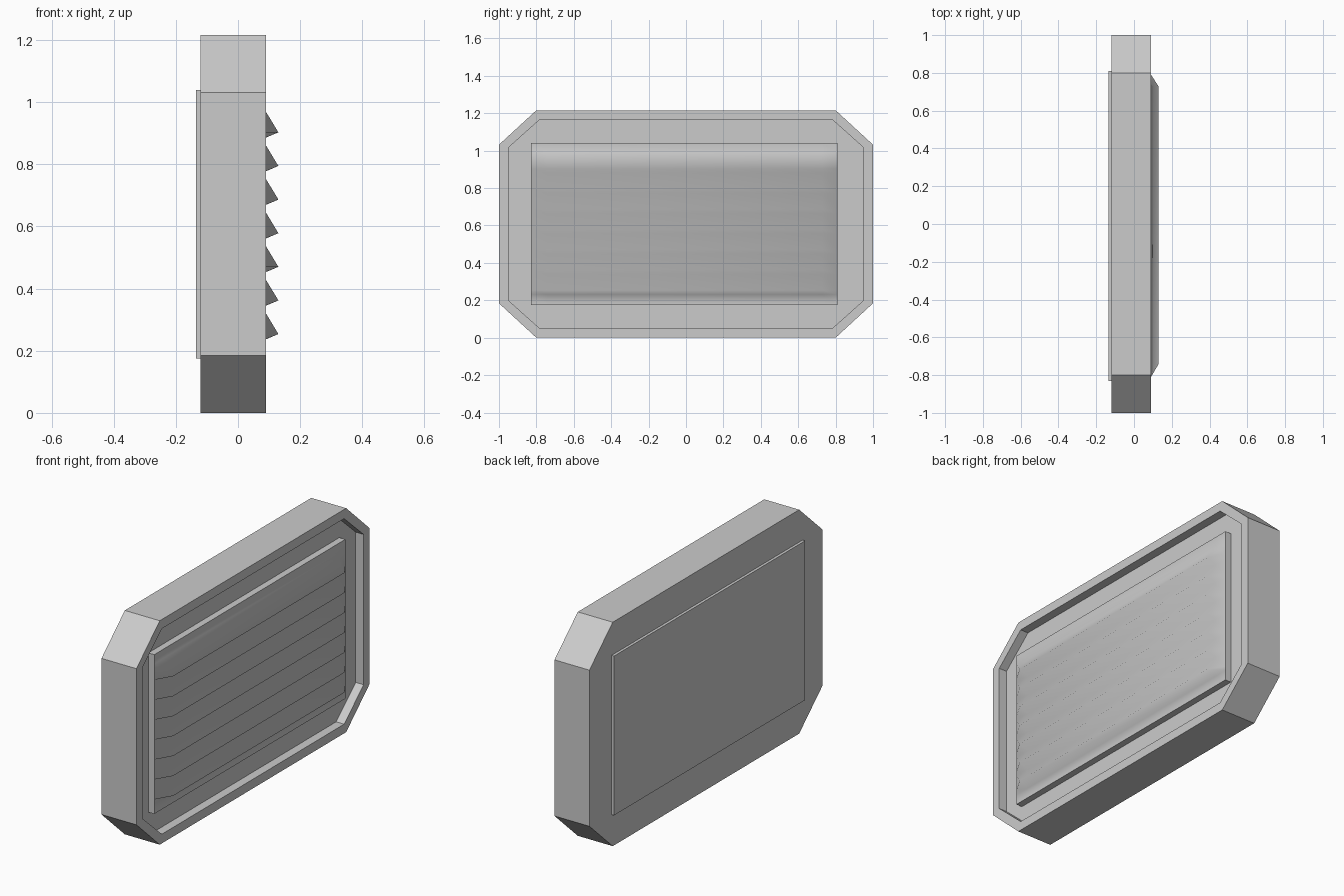
import bpy, bmesh

if "Cube" in bpy.data.objects:
    bpy.data.objects.remove(bpy.data.objects["Cube"])


def finish(name, bm):
    bmesh.ops.recalc_face_normals(bm, faces=bm.faces[:])
    mesh = bpy.data.meshes.new(name)
    bm.to_mesh(mesh)
    bm.free()
    obj = bpy.data.objects.new(name, mesh)
    bpy.context.collection.objects.link(obj)
    return obj


def octagon(bm, x, y_out, y_in, z_half, z_in):
    """Ring of eight corners around the panel centre at depth x."""
    zc = 0.608
    corners = [(y_in, z_half), (y_out, z_in), (y_out, -z_in), (y_in, -z_half)]
    corners += [(-y, z) for y, z in reversed(corners)]
    return [bm.verts.new((x, y, zc + z)) for y, z in corners]


# Octagonal frame with a shallow recess in its +x face
bm = bmesh.new()
outer = (1.0, 0.80, 0.608, 0.424)
inner = (0.95, 0.782, 0.558, 0.408)
rings = [octagon(bm, -0.12, *outer), octagon(bm, 0.09, *outer),
         octagon(bm, 0.09, *inner), octagon(bm, 0.042, *inner)]
for a, b in zip(rings, rings[1:]):
    for i in range(8):
        j = (i + 1) % 8
        bm.faces.new((a[i], a[j], b[j], b[i]))
bm.faces.new(rings[0])
bm.faces.new(rings[-1])
finish("vent_frame", bm)

# Louvre block: sawtooth front that tapers to flat at both ends
BASE, TIP, VALLEY = 0.078, 0.13, 0.076
PITCH, COUNT, FIRST_TIP = 0.1082, 7, 0.903
profile = [(BASE, 1.04), (VALLEY, FIRST_TIP + 0.086)]
for i in range(COUNT):
    z = FIRST_TIP - i * PITCH
    profile += [(TIP, z), (VALLEY, z - 0.022)]
profile.append((BASE, 0.175))

bm = bmesh.new()
columns = []
for y, full in ((-0.83, False), (-0.742, True), (0.728, True), (0.81, False)):
    columns.append([bm.verts.new((x if full else BASE, y, z)) for x, z in profile])
for a, b in zip(columns, columns[1:]):
    for i in range(len(profile) - 1):
        f = bm.faces.new((a[i], b[i], b[i + 1], a[i + 1]))
        f.smooth = True

# Straight sides and back plate of the louvre block
rim = [e for e in bm.edges if e.is_boundary]
new = bmesh.ops.extrude_edge_only(bm, edges=rim)["geom"]
for v in new:
    if isinstance(v, bmesh.types.BMVert):
        v.co.x = -0.135
for f in new:
    if isinstance(f, bmesh.types.BMFace):
        f.smooth = False
back = bmesh.ops.edgeloop_fill(
    bm, edges=[e for e in new if isinstance(e, bmesh.types.BMEdge) and e.is_boundary])
for f in back["faces"]:
    f.smooth = False
for e in rim:
    e.smooth = False
finish("louvre_grille", bm)
